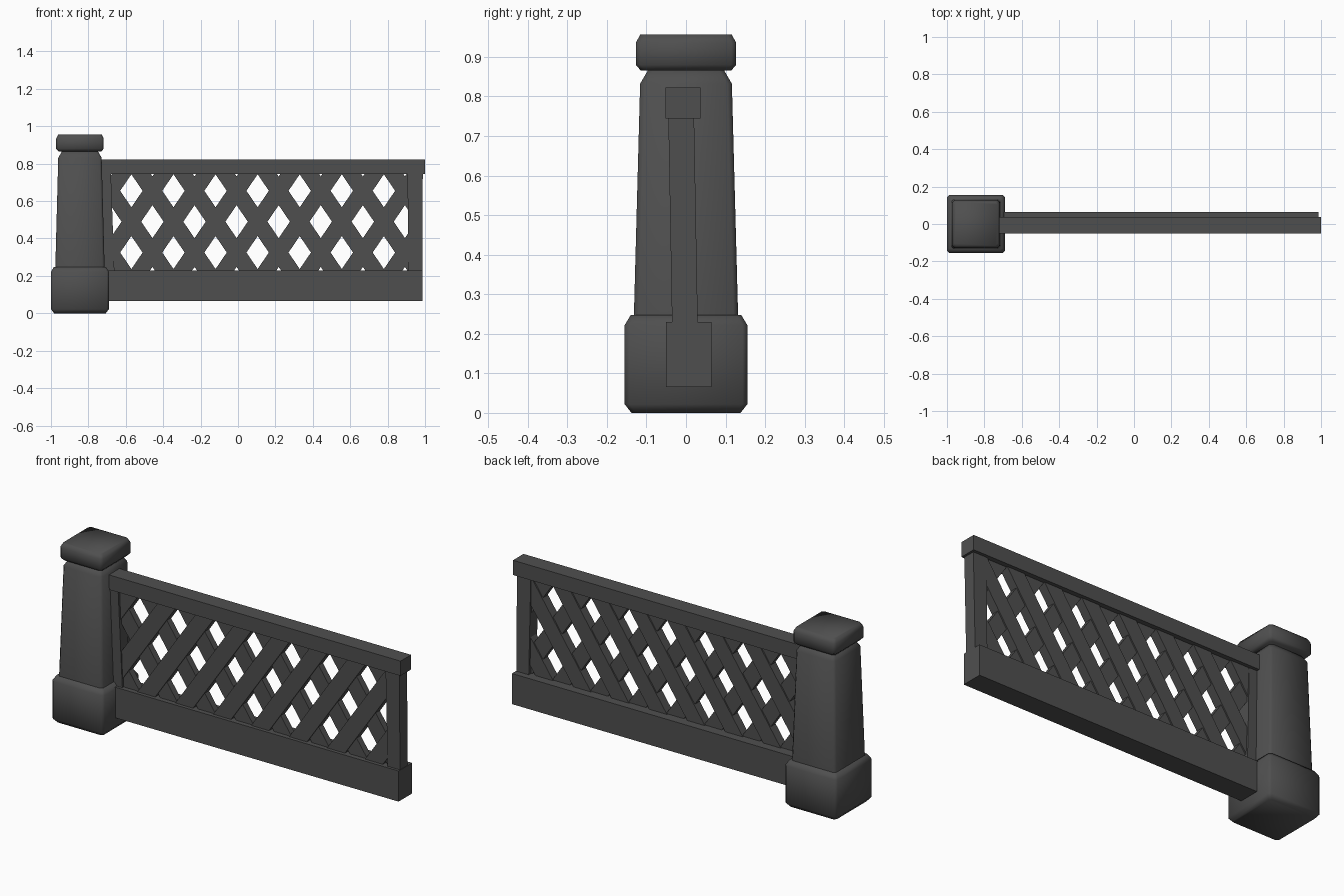
import bpy, bmesh

if "Cube" in bpy.data.objects:
    bpy.data.objects.remove(bpy.data.objects["Cube"])

POST_X = -0.845

# Dark iron grey shared by every part
DARK = bpy.data.materials.new("dark_grey")
DARK.diffuse_color = (0.078, 0.078, 0.078, 1)
DARK.use_nodes = True
DARK.node_tree.nodes["Principled BSDF"].inputs["Base Color"].default_value = DARK.diffuse_color


def finish(name, bm, smooth=False):
    bmesh.ops.recalc_face_normals(bm, faces=bm.faces)
    mesh = bpy.data.meshes.new(name)
    bm.to_mesh(mesh)
    bm.free()
    mesh.materials.append(DARK)
    obj = bpy.data.objects.new(name, mesh)
    bpy.context.collection.objects.link(obj)
    if smooth:
        for p in mesh.polygons:
            p.use_smooth = True
    return obj


def square_loft(name, rings, corner=0.012):
    """Stack of corner-cut square rings given as (half width, z)."""
    bm = bmesh.new()
    loops = []
    for h, z in rings:
        c = h - corner
        pts = [(h, -c), (h, c), (c, h), (-c, h), (-h, c), (-h, -c), (-c, -h), (c, -h)]
        loops.append([bm.verts.new((POST_X + x, y, z)) for x, y in pts])
    for a, b in zip(loops, loops[1:]):
        for i in range(8):
            j = (i + 1) % 8
            bm.faces.new((a[i], a[j], b[j], b[i]))
    bm.faces.new(loops[0])
    bm.faces.new(loops[-1])
    return finish(name, bm, smooth=True)


def prism(name, outline, y0, y1, lean=0.0, clip=None):
    """Extrude an x/z outline from y0 to y1; lean shifts y with height."""
    bm = bmesh.new()
    front, back = [[bm.verts.new((x, y - lean * (z - 0.49), z)) for x, z in outline]
                   for y in (y0, y1)]
    n = len(outline)
    bm.faces.new(front)
    bm.faces.new(back[::-1])
    for i in range(n):
        j = (i + 1) % n
        bm.faces.new((front[i], front[j], back[j], back[i]))
    if clip:
        for x, nx in ((clip[0], -1), (clip[1], 1)):
            geom = bm.verts[:] + bm.edges[:] + bm.faces[:]
            bmesh.ops.bisect_plane(bm, geom=geom, plane_co=(x, 0, 0),
                                   plane_no=(nx, 0, 0), clear_outer=True)
            bmesh.ops.holes_fill(bm, edges=[e for e in bm.edges if e.is_boundary])
        if not bm.faces:
            bm.free()
            return None
    return finish(name, bm)


def box(name, x0, x1, y0, y1, z0, z1):
    return prism(name, [(x0, z0), (x1, z0), (x1, z1), (x0, z1)], y0, y1)


# Stone post: base, tapered shaft and cap
square_loft("post_base", [(0.138, 0), (0.155, 0.022), (0.155, 0.222), (0.14, 0.247)])
square_loft("post_shaft", [(0.132, 0.235), (0.116, 0.832), (0.094, 0.87)])
square_loft("post_cap", [(0.114, 0.865), (0.127, 0.88), (0.127, 0.935), (0.116, 0.956)])

# Horizontal rails
box("bottom_rail", -0.80, 0.987, -0.05, 0.064, 0.066, 0.23)
box("top_rail", -0.80, 1.0, -0.052, 0.037, 0.744, 0.823)

# Slightly leaning upright stiles
prism("end_stile", [(0.912, 0.2), (0.985, 0.2), (0.988, 0.76), (0.906, 0.76)],
      -0.04, 0.025, lean=0.018)
prism("post_stile", [(-0.76, 0.2), (-0.66, 0.2), (-0.68, 0.76), (-0.76, 0.76)],
      -0.04, 0.025, lean=0.018)

# Crossed lattice slats, trimmed at the stiles
Z0, Z1, MID = 0.205, 0.765, 0.655
SLOPE, PITCH, HALF = 0.165 / 0.1125, 0.225, 0.0525
for label, sign, y0, y1 in (("rising", 1, -0.031, 0.018), ("falling", -1, -0.024, 0.011)):
    for k in range(-3, 11):
        c = -0.4575 + PITCH * k
        lo = c + sign * (Z0 - MID) / SLOPE
        hi = c + sign * (Z1 - MID) / SLOPE
        if max(lo, hi) + HALF < -0.68 or min(lo, hi) - HALF > 0.93:
            continue
        prism(f"{label}_slat", [(lo - HALF, Z0), (lo + HALF, Z0), (hi + HALF, Z1), (hi - HALF, Z1)],
              y0, y1, clip=(-0.70, 0.94))

# Smooth the post parts while keeping hard edges
bpy.ops.object.select_all(action='DESELECT')
for name in ("post_base", "post_shaft", "post_cap"):
    obj = bpy.data.objects[name]
    obj.select_set(True)
    bpy.context.view_layer.objects.active = obj
bpy.ops.object.shade_smooth_by_angle(angle=1.0)
